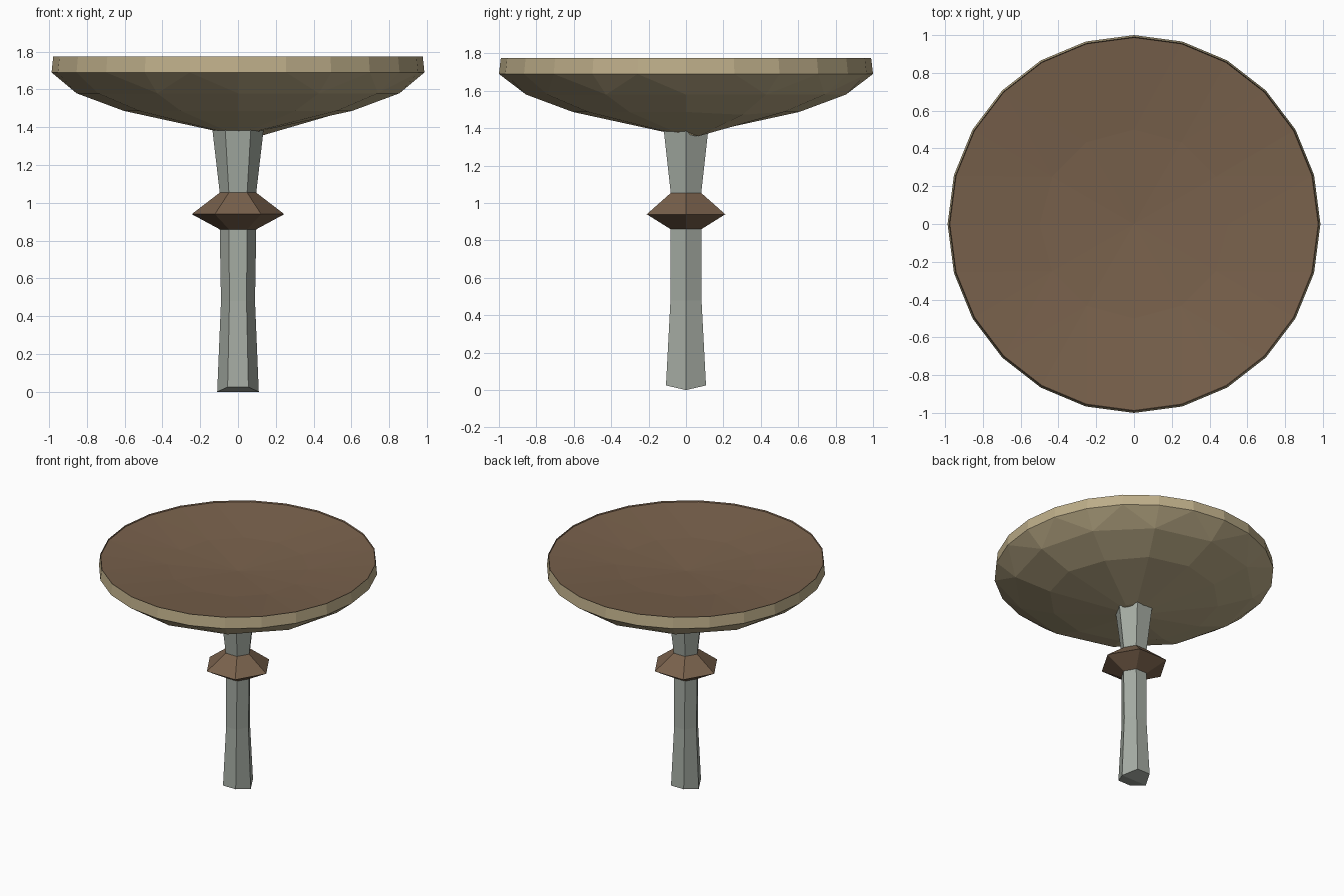
import bpy, bmesh, math

if "Cube" in bpy.data.objects:
    bpy.data.objects.remove(bpy.data.objects["Cube"])


def mat(name, rgb):
    m = bpy.data.materials.new(name)
    m.diffuse_color = (*rgb, 1)
    m.use_nodes = True
    m.node_tree.nodes["Principled BSDF"].inputs["Base Color"].default_value = m.diffuse_color
    return m


tan = mat("pale tan", (0.51, 0.42, 0.25))
brown = mat("warm brown", (0.19, 0.12, 0.072))
grey = mat("grey green", (0.375, 0.41, 0.365))


def ring(bm, n, rx, ry, z):
    return [bm.verts.new((rx * math.cos(2 * math.pi * i / n),
                          ry * math.sin(2 * math.pi * i / n), z)) for i in range(n)]


def bridge(bm, a, b, mi=0):
    """Join ring a to ring b; b may have the same or double the points."""
    n, m = len(a), len(b)
    for i in range(n):
        j = (i + 1) % n
        if m == n:
            f = [(a[i], a[j], b[j], b[i])]
        else:
            o0, o1, o2 = b[2 * i], b[2 * i + 1], b[(2 * i + 2) % m]
            f = [(a[i], o1, o0), (a[i], a[j], o1), (a[j], o2, o1)]
        for q in f:
            bm.faces.new(q).material_index = mi


def finish(bm, name, mats):
    bmesh.ops.recalc_face_normals(bm, faces=bm.faces)
    me = bpy.data.meshes.new(name)
    bm.to_mesh(me)
    bm.free()
    for m in mats:
        me.materials.append(m)
    ob = bpy.data.objects.new(name, me)
    bpy.context.collection.objects.link(ob)
    return ob


def column(name, profile, material, lift=0):
    """Six-sided turned part from (x radius, y half width, z) rows."""
    bm = bmesh.new()
    rings = [ring(bm, 6, rx, hy / math.sin(math.pi / 3), z) for rx, hy, z in profile]
    for i in (1, 2, 4, 5):
        rings[0][i].co.z += lift
    for a, b in zip(rings, rings[1:]):
        bridge(bm, a, b)
    for r in (rings[0], rings[-1]):
        bm.faces.new((r[0], r[1], r[2], r[3]))
        bm.faces.new((r[0], r[3], r[4], r[5]))
    finish(bm, name, [material])


# Stem and its collar
column("lower_stem", [(0.11, 0.107, 0), (0.09, 0.083, 0.48), (0.097, 0.082, 0.88)], grey, 0.025)
column("upper_stem", [(0.095, 0.08, 1.04), (0.137, 0.12, 1.40)], grey)
column("collar", [(0.097, 0.082, 0.86), (0.245, 0.21, 0.94), (0.095, 0.08, 1.055)], brown)

# Dish: faceted underside, upright rim, shallow brown top
bm = bmesh.new()
base = ring(bm, 12, 0.125, 0.125, 1.382)
base[1].co = (0.13, 0.065, 1.357)
mid = ring(bm, 12, 0.605, 0.605, 1.487)
mid[1].co.z = 1.472
shoulder = ring(bm, 12, 0.855, 0.855, 1.58)
rim_low = ring(bm, 24, 0.987, 1.0, 1.69)
rim_top = ring(bm, 24, 0.978, 0.99, 1.775)
lip = ring(bm, 24, 0.975, 0.987, 1.765)
floor = ring(bm, 12, 0.5, 0.5, 1.71)
bridge(bm, base, mid)
bridge(bm, mid, shoulder)
bridge(bm, shoulder, rim_low)
bridge(bm, rim_low, rim_top)
bridge(bm, rim_top, lip, 1)
bridge(bm, floor, lip, 1)
centre = bm.verts.new((0, 0, 1.68))
for i in range(12):
    bm.faces.new((floor[i], floor[(i + 1) % 12], centre)).material_index = 1
bm.faces.new(base)
finish(bm, "dish", [tan, brown])
